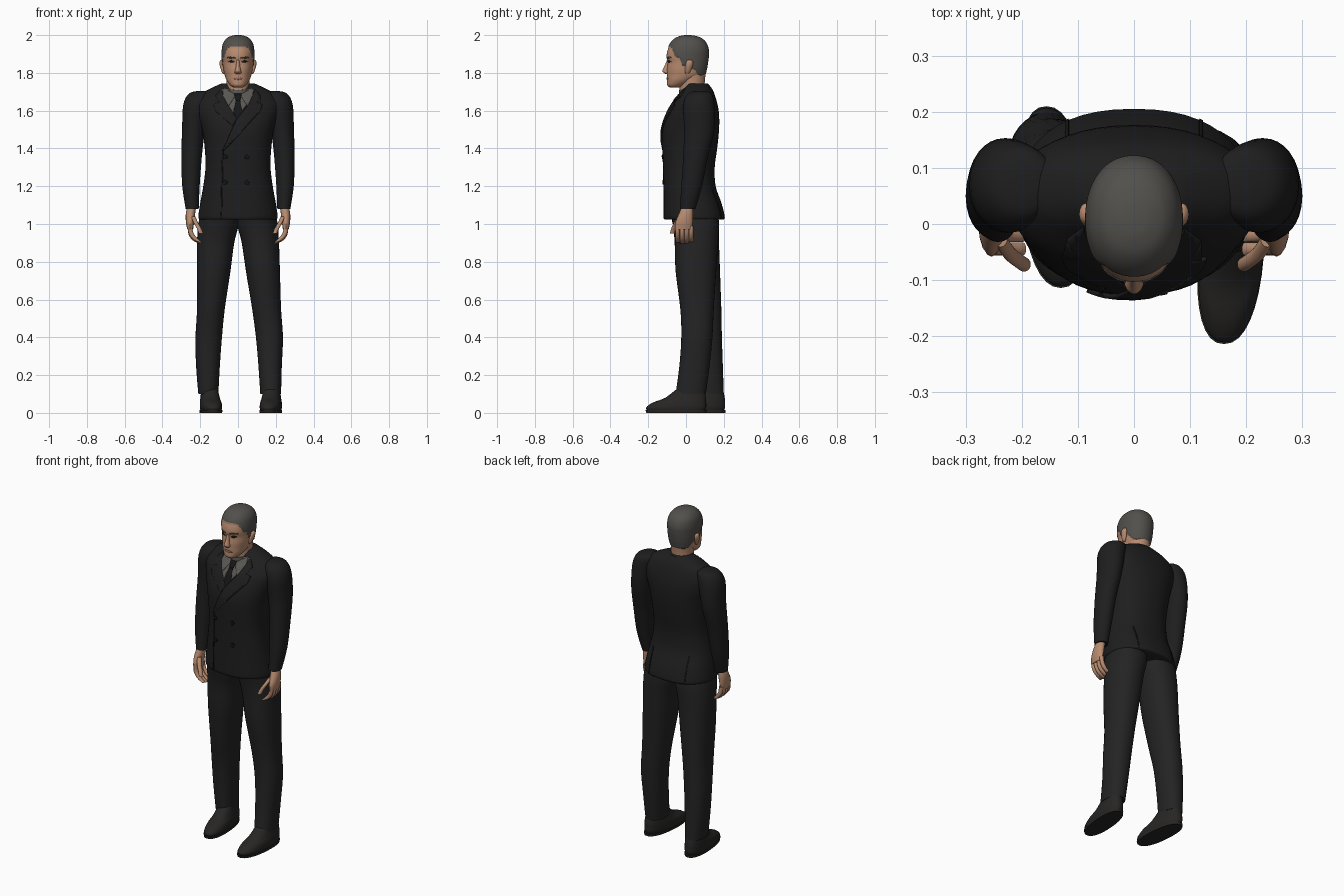
import bpy, bmesh, math
from mathutils import Vector
from mathutils.bvhtree import BVHTree

cube = bpy.data.objects.get("Cube")
if cube:
    bpy.data.objects.remove(cube, do_unlink=True)


def material(name, r, g, b):
    m = bpy.data.materials.new(name)
    m.use_nodes = True
    m.diffuse_color = (r, g, b, 1)
    bsdf = next(n for n in m.node_tree.nodes if n.type == "BSDF_PRINCIPLED")
    bsdf.inputs["Base Color"].default_value = (r, g, b, 1)
    bsdf.inputs["Roughness"].default_value = 0.8
    return m


CLOTH = material("black cloth", .013, .013, .013)
TROUSER = material("trouser cloth", .017, .017, .017)
LEATHER = material("shoe leather", .02, .019, .018)
SHIRT = material("grey shirt", .1, .095, .085)
HAIR = material("grey hair", .085, .08, .072)
SKIN = material("skin", .48, .26, .16)
LIPS = material("lips", .3, .13, .09)
DARK = material("dark detail", .008, .008, .008)


def finish(bm, name, mat):
    mesh = bpy.data.meshes.new(name)
    bm.to_mesh(mesh)
    bm.free()
    mesh.materials.append(mat)
    for p in mesh.polygons:
        p.use_smooth = True
    mesh.set_sharp_from_angle(angle=math.radians(45))
    ob = bpy.data.objects.new(name, mesh)
    bpy.context.collection.objects.link(ob)
    return ob


def spline(a, b, c, d, t):
    return b + .5 * t * (c - a + t * (2*a - 5*b + 4*c - d + t * (3*(b - c) + d - a)))


def loft(name, rings, mat, n=32, steps=4, power=2.0, shear=0, tilt=0):
    """Smooth body through level rings, each (z, x0, x1, y0, y1)."""
    last = len(rings) - 1
    rows = []
    for i in range(last):
        quad = [rings[min(max(j, 0), last)] for j in range(i - 1, i + 3)]
        rows += [[spline(*v, k / steps) for v in zip(*quad)] for k in range(steps)]
    rows.append(rings[-1])
    bm = bmesh.new()
    loops = []
    for z, x0, x1, y0, y1 in rows:
        loop = []
        for k in range(n):
            a = math.tau * k / n
            c, s = math.cos(a), math.sin(a)
            x = (x0 + x1) / 2 + (x1 - x0) / 2 * math.copysign(abs(c) ** (2 / power), c)
            y = (y0 + y1) / 2 + (y1 - y0) / 2 * math.copysign(abs(s) ** (2 / power), s)
            loop.append(bm.verts.new((x + shear * y, y, z + tilt * (y - (y0 + y1) / 2))))
        loops.append(loop)
    for lo, hi in zip(loops, loops[1:]):
        for k in range(n):
            bm.faces.new((lo[k], lo[k - 1], hi[k - 1], hi[k]))
    bm.faces.new(loops[0])
    bm.faces.new(loops[-1])
    bmesh.ops.recalc_face_normals(bm, faces=bm.faces)
    return finish(bm, name, mat)


def mirrored(rings):
    return [(z, -x1, -x0, y0, y1) for z, x0, x1, y0, y1 in rings]


def plate(name, outline, base, mat, lift=.004, back=False, grid=.015):
    """Thin plate with an (x, z) outline, draped over the front or back of a part."""
    ray = Vector((0, -1 if back else 1, 0))
    bm = bmesh.new()
    bm.faces.new([bm.verts.new((x, 0, z)) for x, z in outline])
    bmesh.ops.triangulate(bm, faces=bm.faces)
    for axis in (0, 2):
        no = Vector((axis == 0, 0, axis == 2))
        values = [v.co[axis] for v in bm.verts]
        for k in range(math.ceil(min(values) / grid), math.floor(max(values) / grid) + 1):
            bmesh.ops.bisect_plane(bm, geom=bm.verts[:] + bm.edges[:] + bm.faces[:],
                                   plane_co=no * k * grid, plane_no=no)
    tree = BVHTree.FromObject(base, bpy.context.evaluated_depsgraph_get())
    lost = []
    for v in bm.verts:
        hit = tree.ray_cast(v.co - ray * 2, ray)[0]
        if hit:
            v.co = hit - ray * lift
        else:
            lost.append(v)
    bmesh.ops.delete(bm, geom=lost, context="VERTS")
    bm.normal_update()
    for f in bm.faces:
        if f.normal.dot(ray) > 0:
            f.normal_flip()
    ob = finish(bm, name, mat)
    solid = ob.modifiers.new("thickness", "SOLIDIFY")
    solid.thickness = lift
    solid.offset = -1
    return ob


# Jacket body
jacket = loft("jacket", [
    (1.025, -.205, .205, -.115, .2), (1.04, -.21, .21, -.12, .205),
    (1.11, -.2, .2, -.12, .188), (1.2, -.184, .184, -.12, .157),
    (1.3, -.172, .172, -.122, .152), (1.4, -.176, .176, -.126, .165),
    (1.5, -.19, .19, -.125, .175), (1.58, -.212, .212, -.1, .175),
    (1.64, -.22, .22, -.07, .165), (1.69, -.19, .19, -.03, .15),
    (1.72, -.14, .14, -.01, .135), (1.745, -.085, .085, .01, .115)],
    CLOTH, n=48, power=2.3)

# Sleeves
sleeve = [(1.705, .17, .21, .05, .1), (1.69, .14, .26, .01, .135),
          (1.63, .15, .29, -.015, .15), (1.5, .175, .296, -.01, .15),
          (1.35, .192, .3, -.015, .115), (1.2, .203, .295, -.025, .085),
          (1.08, .208, .277, -.032, .05)]
loft("left_sleeve", sleeve, CLOTH)
loft("right_sleeve", mirrored(sleeve), CLOTH)

# Trouser legs, the left one a step ahead
loft("left_trouser_leg", [
    (1.08, 0, .195, -.09, .165), (1, -.004, .21, -.07, .175), (.9, .02, .217, -.06, .17),
    (.75, .042, .222, -.055, .16), (.55, .075, .228, -.03, .147), (.4, .095, .238, -.025, .14),
    (.25, .108, .232, -.035, .125), (.1, .118, .228, -.055, .105)], TROUSER, power=2.2)
loft("right_trouser_leg", [
    (1.08, -.195, 0, -.09, .165), (1, -.21, .004, -.07, .175), (.9, -.217, -.02, -.05, .175),
    (.75, -.217, -.04, -.04, .18), (.55, -.217, -.07, -.01, .187), (.4, -.225, -.085, .02, .19),
    (.25, -.222, -.096, .035, .195), (.1, -.21, -.104, .045, .2)], TROUSER, power=2.2)

# Shoes and soles
for side, x, y, lean in (("left", .175, 0, .08), ("right", -.15, .1, -.08)):
    x -= lean * y
    loft(side + "_shoe", [
        (.012, x - .05, x + .056, y - .205, y + .1), (.03, x - .054, x + .06, y - .21, y + .107),
        (.055, x - .053, x + .058, y - .175, y + .107), (.08, x - .048, x + .052, y - .11, y + .105),
        (.13, x - .04, x + .044, y - .045, y + .095)], LEATHER, power=2.3, shear=lean)
    loft(side + "_sole", [
        (0, x - .055, x + .06, y - .21, y + .108), (.014, x - .056, x + .061, y - .214, y + .11)],
        LEATHER, steps=1, power=2.3, shear=lean)

# Hands: palm, four curled fingers and thumb
palm = [(1.1, .22, .265, -.02, .035), (1.06, .226, .276, -.035, .038),
        (1.01, .232, .276, -.056, .036), (.97, .238, .268, -.058, .032)]
parts = [("palm", palm)]
for i in range(4):
    y = -.044 + i * .024
    drop = .006 * (i in (1, 2))
    parts.append((f"finger_{i + 1}", [
        (z - drop, x - r, x + r, y - .012, y + .011)
        for z, x, r in ((.99, .254, .012), (.955, .25, .013), (.927, .233, .015),
                        (.91, .212, .013), (.902, .198, .006))]))
parts.append(("thumb", [
    (z, x - .012, x + .012, y - .013, y + .013)
    for z, x, y in ((1.04, .238, -.028), (1.005, .222, -.052), (.975, .205, -.066),
                    (.95, .196, -.072))]))
for part, rings in parts:
    loft("left_" + part, rings, SKIN, n=16, steps=3)
    loft("right_" + part, mirrored(rings), SKIN, n=16, steps=3)

# Neck and shirt collar
loft("neck", [(1.64, -.06, .06, -.02, .1), (1.7, -.06, .06, -.033, .098),
              (1.76, -.061, .061, -.035, .1), (1.81, -.064, .064, -.04, .106)], SKIN)
loft("shirt_collar", [(1.68, -.072, .072, -.04, .11), (1.725, -.068, .068, -.036, .106)],
     SHIRT, tilt=.22)

# Head
head = loft("head", [
    (1.722, -.024, .024, -.085, -.03), (1.735, -.042, .042, -.099, 0),
    (1.76, -.06, .06, -.1, .045), (1.79, -.071, .071, -.101, .095),
    (1.82, -.077, .077, -.101, .106), (1.855, -.08, .08, -.097, .112),
    (1.885, -.082, .082, -.103, .116), (1.92, -.082, .082, -.097, .117),
    (1.955, -.075, .075, -.08, .105), (1.98, -.056, .056, -.055, .08),
    (1.992, -.03, .03, -.025, .045), (1.995, -.01, .01, 0, .02)], SKIN, n=80, steps=6, power=2.15)
HAIRLINE = ((-.2, 1.942), (-.075, 1.935), (-.055, 1.89), (-.03, 1.875), (-.018, 1.838),
            (.005, 1.838), (.04, 1.82), (.07, 1.79), (.2, 1.785))


def is_hair(co):
    for (y0, z0), (y1, z1) in zip(HAIRLINE, HAIRLINE[1:]):
        if y0 <= co.y < y1:
            return co.z > z0 + (z1 - z0) * (co.y - y0) / (y1 - y0)
    return False


# Hair: faces above the hairline, slightly raised
head.data.materials.append(HAIR)
for face in head.data.polygons:
    face.material_index = int(is_hair(face.center))
for v in head.data.vertices:
    if is_hair(v.co):
        v.co += (v.co - Vector((0, .01, 1.87))).normalized() * .005

# Nose, ears and painted face
loft("nose", [(1.794, -.012, .012, -.108, -.08), (1.802, -.018, .018, -.119, -.08),
              (1.812, -.016, .016, -.125, -.08), (1.835, -.011, .011, -.114, -.08),
              (1.87, -.008, .008, -.1, -.08)], SKIN, n=16)
ear = [(1.795, .07, .08, -.002, .014), (1.81, .07, .088, -.006, .024),
       (1.84, .072, .097, -.004, .036), (1.86, .074, .097, .002, .036), (1.868, .076, .09, .01, .028)]
loft("left_ear", ear, SKIN, n=16)
loft("right_ear", mirrored(ear), SKIN, n=16)
plate("mouth", [(-.03, 1.768), (0, 1.764), (.03, 1.768), (.01, 1.776), (-.01, 1.776)],
      head, LIPS, .002)
for side, s in (("left", 1), ("right", -1)):
    plate(side + "_eyebrow", [(s * .014, 1.876), (s * .06, 1.878), (s * .05, 1.887),
                              (s * .016, 1.882)], head, HAIR, .003)
    plate(side + "_eye", [(s * .018, 1.858), (s * .034, 1.854), (s * .052, 1.859),
                          (s * .036, 1.868)], head, DARK, .002)

# Shirt front, collar wings and tie
plate("shirt_front", [(-.085, 1.715), (.085, 1.715), (.06, 1.65), (-.008, 1.56), (-.06, 1.63)],
      jacket, SHIRT, .003)
for side, s in (("left", 1), ("right", -1)):
    plate(side + "_collar_wing", [(s * .075, 1.72), (s * .012, 1.685), (s * .05, 1.625),
                                  (s * .08, 1.68)], jacket, SHIRT, .007)
plate("tie_knot", [(-.02, 1.69), (.02, 1.69), (.011, 1.655), (-.011, 1.655)],
      jacket, DARK, .0095)
plate("tie", [(-.01, 1.66), (.01, 1.66), (.024, 1.59), (-.005, 1.555), (-.026, 1.59)],
      jacket, DARK, .006)

# Lapels, the left one crossing over the right
plate("right_lapel", [(-.09, 1.715), (-.06, 1.64), (-.005, 1.56), (-.03, 1.52), (-.12, 1.6),
                      (-.13, 1.635), (-.1, 1.645), (-.12, 1.68)], jacket, CLOTH, .006)
plate("left_lapel", [(.09, 1.715), (.06, 1.64), (-.01, 1.55), (-.085, 1.385), (.02, 1.49),
                     (.12, 1.6), (.13, 1.635), (.1, 1.645), (.12, 1.68)], jacket, CLOTH, .009)
plate("front_overlap", [(-.085, 1.39), (-.078, 1.39), (-.085, 1.03), (-.092, 1.03)],
      jacket, DARK, .002)

# Buttons and back vents
for row, z in (("upper", 1.355), ("lower", 1.22)):
    for side, x in (("left", .048), ("right", -.069)):
        circle = [(x + .012 * math.cos(k * math.tau / 12), z + .012 * math.sin(k * math.tau / 12))
                  for k in range(12)]
        plate(f"{row}_{side}_button", circle, jacket, DARK, .006)
for side, x in (("left", .12), ("right", -.12)):
    plate(side + "_vent", [(x - .003, 1.03), (x + .003, 1.03), (x + .003, 1.18), (x - .003, 1.18)],
          jacket, DARK, .003, back=True)
